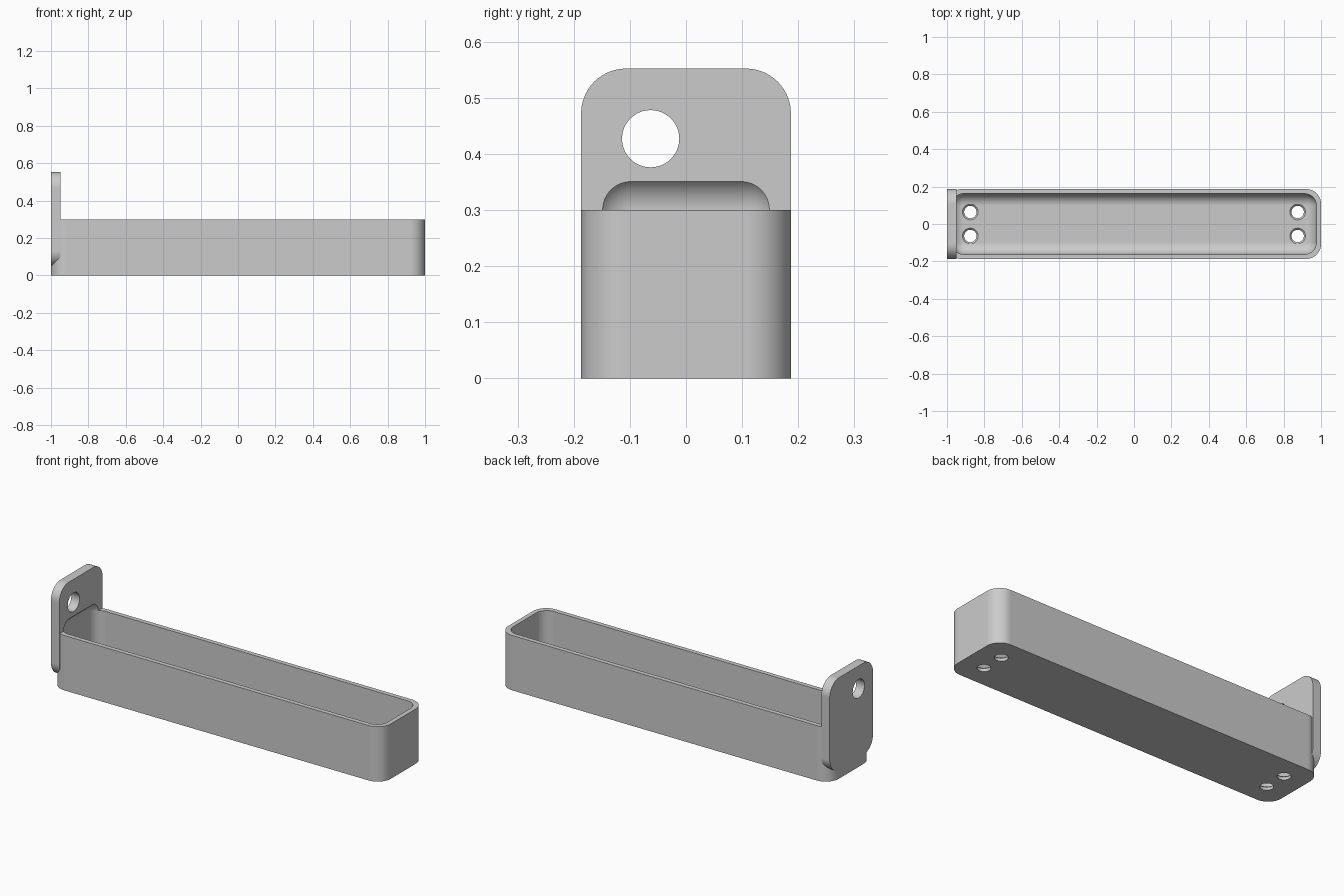
import bpy, bmesh, math
from mathutils import Matrix, Vector

if "Cube" in bpy.data.objects:
    bpy.data.objects.remove(bpy.data.objects["Cube"], do_unlink=True)

grey = bpy.data.materials.new("light grey plastic")
grey.use_nodes = True
grey.diffuse_color = (0.6, 0.6, 0.6, 1)
grey.node_tree.nodes["Principled BSDF"].inputs["Base Color"].default_value = (0.6, 0.6, 0.6, 1)


def make_object(name, bm):
    bmesh.ops.recalc_face_normals(bm, faces=bm.faces)
    mesh = bpy.data.meshes.new(name)
    bm.to_mesh(mesh)
    bm.free()
    mesh.materials.append(grey)
    obj = bpy.data.objects.new(name, mesh)
    bpy.context.collection.objects.link(obj)
    return obj


def rounded_box(name, low, high, radius, axis=None):
    """Box with edges along one axis rounded, or every edge if axis is None."""
    low, high = Vector(low), Vector(high)
    bm = bmesh.new()
    bmesh.ops.create_cube(bm, size=1)
    bmesh.ops.scale(bm, vec=high - low, verts=bm.verts)
    bmesh.ops.translate(bm, vec=(low + high) / 2, verts=bm.verts)
    edges = [e for e in bm.edges if axis is None or
             abs(e.verts[0].co[axis] - e.verts[1].co[axis]) > 1e-4]
    bmesh.ops.bevel(bm, geom=edges, offset=radius, segments=14,
                    profile=0.5, affect='EDGES')
    return make_object(name, bm)


def cone(name, r1, r2, depth, location, rotation=Matrix()):
    bm = bmesh.new()
    bmesh.ops.create_cone(bm, cap_ends=True, segments=48, radius1=r1, radius2=r2,
                          depth=depth, matrix=Matrix.Translation(location) @ rotation)
    return make_object(name, bm)


def combine(target, other, operation):
    """Apply a boolean and discard the helper."""
    mod = target.modifiers.new("boolean", 'BOOLEAN')
    mod.operation, mod.solver, mod.object = operation, 'EXACT', other
    bpy.context.view_layer.objects.active = target
    bpy.ops.object.modifier_apply(modifier=mod.name)
    bpy.data.objects.remove(other, do_unlink=True)


WIDTH, WALL, RIM, ROUND = 0.187, 0.025, 0.3, 0.08
INNER = 0.064

# Tray body joined with the upright hanging plate
tray = rounded_box("tray_with_hanging_plate", (-1, -WIDTH, 0), (1, WIDTH, RIM), ROUND, axis=2)
plate = rounded_box("plate", (-1, -WIDTH, 0.05), (-0.95, WIDTH, 0.552), ROUND, axis=0)
combine(tray, plate, 'UNION')

# Rounded cavity, which also scoops into the plate above the rim
side = WIDTH - WALL
cavity = rounded_box("cavity", (WALL - 1, -side, WALL), (1 - WALL, side, RIM + INNER), INNER)
combine(tray, cavity, 'DIFFERENCE')

# Hanging hole through the plate
combine(tray, cone("hanging_hole", 0.051, 0.051, 0.2, (-0.97, -0.063, 0.427),
                   Matrix.Rotation(math.pi / 2, 4, 'Y')), 'DIFFERENCE')

# Countersunk drain holes at both ends of the floor
for x in (-0.875, 0.875):
    for y in (-0.064, 0.064):
        combine(tray, cone("drain_hole", 0.033, 0.033, 0.1, (x, y, 0)), 'DIFFERENCE')
        combine(tray, cone("countersink", 0.032, 0.052, 0.02, (x, y, WALL)), 'DIFFERENCE')

# Smooth rounds with crisp edges
bpy.ops.object.select_all(action='DESELECT')
tray.select_set(True)
bpy.context.view_layer.objects.active = tray
bpy.ops.object.shade_smooth_by_angle(angle=math.radians(30))
normals = tray.modifiers.new("flat_face_normals", 'WEIGHTED_NORMAL')
normals.keep_sharp = True
